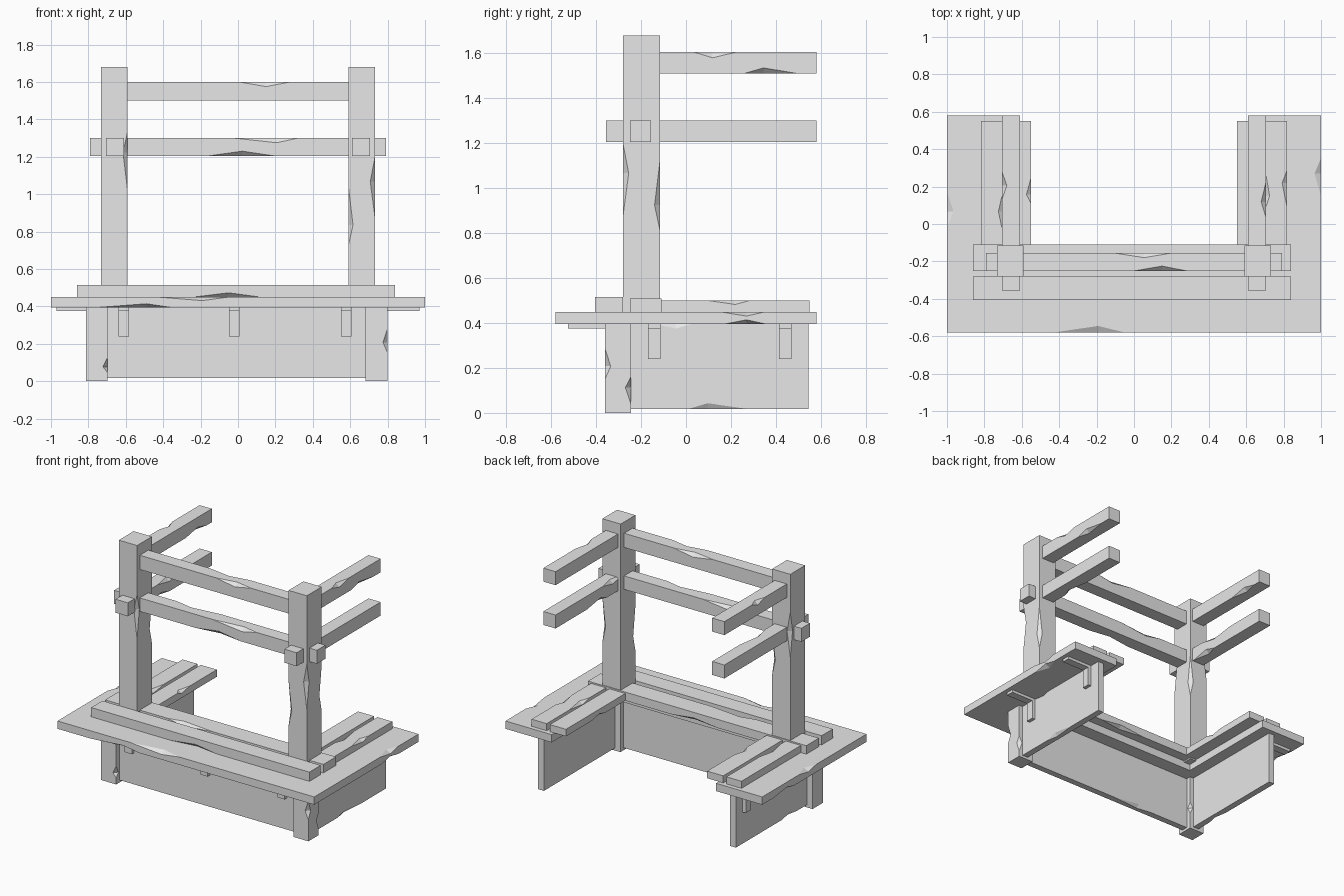
import bpy, bmesh, random

random.seed(7)
cube = bpy.data.objects.get("Cube")
if cube:
    bpy.data.objects.remove(cube, do_unlink=True)

grey = bpy.data.materials.new("plain_grey")
grey.use_nodes = True
grey.diffuse_color = (0.8, 0.8, 0.8, 1)
grey.node_tree.nodes["Principled BSDF"].inputs["Base Color"].default_value = (0.8, 0.8, 0.8, 1)

ALL_EDGES = [(0, 0), (1, 0), (0, 1), (1, 1)]


def beam(name, x, y, z, edges=ALL_EDGES, chips=2, depth=0.025):
    """Box with splinters knocked out of some of its long edges."""
    span = [sorted(x), sorted(y), sorted(z)]
    size = [hi - lo for lo, hi in span]
    a = size.index(max(size))
    b, c = (a + 1) % 3, (a + 2) % 3
    bm = bmesh.new()

    def corner(bits):
        return bm.verts.new([span[i][bits[i]] for i in range(3)])

    corners = {}
    for i in (0, 1):
        for j in (0, 1):
            for k in (0, 1):
                corners[i, j, k] = corner((i, j, k))

    # Each splinter removes a tetrahedron that straddles one long edge
    notch = {}
    for sb, sc in random.sample(edges, min(chips, len(edges))):
        start = random.uniform(0.08, 0.6)
        length = min(random.uniform(0.2, 0.35), 0.22 / size[a] + 0.08)
        pos = [0, 0, 0]
        pos[b], pos[c] = span[b][sb], span[c][sc]

        def point(t, axis=None, side=0):
            p = list(pos)
            p[a] = span[a][0] + size[a] * t
            if axis is not None:
                step = min(depth, size[axis] * 0.35)
                p[axis] += -step if side else step
            return bm.verts.new(p)

        first, last = point(start), point(start + length)
        mid = start + length * random.uniform(0.3, 0.7)
        on_b, on_c = point(mid, c, sc), point(mid, b, sb)
        notch[sb, sc] = (first, last, {b: on_b, c: on_c})
        bm.faces.new((first, on_b, on_c))
        bm.faces.new((last, on_c, on_b))

    # Six sides, following the notched edges
    for i in range(3):
        j, k = (i + 1) % 3, (i + 2) % 3
        for side in (0, 1):
            ring = []
            for u, v in ((0, 0), (1, 0), (1, 1), (0, 1)):
                bits = [0, 0, 0]
                bits[i], bits[j], bits[k] = side, u, v
                ring.append(tuple(bits))
            loop = []
            for p, q in zip(ring, ring[1:] + ring[:1]):
                loop.append(corners[p])
                key = (p[b], p[c])
                if p[a] != q[a] and key in notch:
                    first, last, inner = notch[key]
                    cut = [first, inner[i], last]
                    loop += cut if p[a] == 0 else cut[::-1]
            bm.faces.new(loop)
    bmesh.ops.recalc_face_normals(bm, faces=bm.faces)
    mesh = bpy.data.meshes.new(name)
    bm.to_mesh(mesh)
    bm.free()
    mesh.materials.append(grey)
    obj = bpy.data.objects.new(name, mesh)
    bpy.context.collection.objects.link(obj)
    return obj


def bracket(name, base, direction):
    """L-shaped shelf bracket: foot on the wall, arm under the counter."""
    bx, by = base
    dx, dy = direction
    w = 0.028

    def box(part, near, far, z):
        xs = (bx + dx * near, bx + dx * far) if dx else (bx - w, bx + w)
        ys = (by + dy * near, by + dy * far) if dy else (by - w, by + w)
        beam(name + part, xs, ys, z, chips=0)

    box("_foot", -0.01, 0.025, (0.24, 0.38))
    box("_arm", -0.01, 0.2, (0.375, 0.4))


# Counter along the front
beam("front_counter", (-1, 1), (-0.58, -0.18), (0.395, 0.45), [(0, 0), (0, 1)], depth=0.035)
beam("front_outer_plank", (-0.86, 0.84), (-0.405, -0.28), (0.45, 0.515))
beam("front_inner_plank", (-0.86, 0.84), (-0.25, -0.11), (0.45, 0.51))
beam("front_wall", (-0.71, 0.71), (-0.325, -0.28), (0.018, 0.4), chips=1)
for i, x in enumerate((-0.61, -0.02, 0.58)):
    bracket(f"front_bracket_{i}", (x, -0.325), (0, -1))

# Rails between the two posts
beam("upper_front_rail", (-0.6, 0.6), (-0.25, -0.155), (1.5, 1.6))
beam("lower_front_rail", (-0.79, 0.79), (-0.25, -0.155), (1.205, 1.3), chips=3)

# Both sides
for side, s in (("left", 1), ("right", -1)):
    outer = 1 if s > 0 else 0

    def part(name, near, far, y, z, shift=0, **kw):
        beam(f"{side}_{name}", (s * near + shift, s * far + shift), y, z, **kw)

    part("post", 0.59, 0.732, (-0.28, -0.115), (0.44, 1.68), chips=3)
    part("foot_post", 0.69, 0.807, (-0.36, -0.245), (0, 0.4), shift=-0.007)
    part("wall", 0.725, 0.77, (-0.26, 0.545), (0.018, 0.4))
    part("counter", 0.64, 1, (-0.18, 0.58), (0.395, 0.45),
         edges=[(0, outer), (1, outer)], depth=0.035)
    part("inner_plank", 0.55, 0.675, (-0.11, 0.55), (0.45, 0.5))
    part("outer_plank", 0.7, 0.817, (-0.11, 0.55), (0.45, 0.5))
    part("upper_side_rail", 0.61, 0.705, (-0.12, 0.58), (1.51, 1.605))
    part("lower_side_rail", 0.61, 0.705, (-0.355, 0.58), (1.205, 1.3))
    for i, y in enumerate((-0.142, 0.442)):
        bracket(f"{side}_bracket_{i}", (s * 0.77, y), (s, 0))
